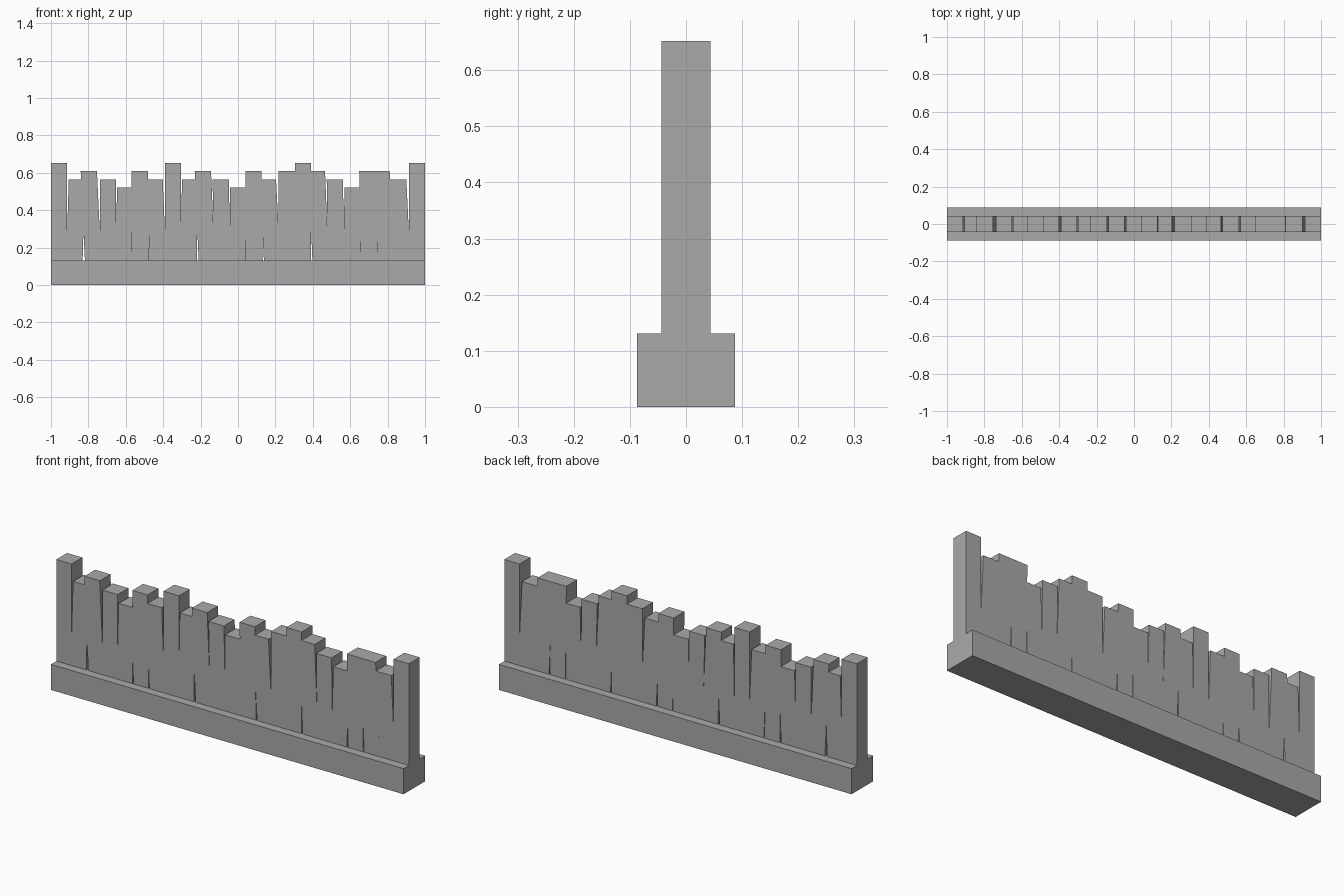
import bpy
import bmesh

cube = bpy.data.objects.get("Cube")
if cube:
    bpy.data.objects.remove(cube, do_unlink=True)

STONE = (0.4, 0.4, 0.4, 1.0)
mat = bpy.data.materials.new("plain grey")
mat.use_nodes = True
mat.diffuse_color = STONE
mat.node_tree.nodes["Principled BSDF"].inputs["Base Color"].default_value = STONE

COUNT = 23
PITCH = 2 / COUNT
BASE_TOP = 0.131
PIVOT = 0.29


def box(name, x, z0, z1, width, depth, lean=0.0):
    """Box between two heights; lean is the sideways shift of its top."""
    bm = bmesh.new()
    bmesh.ops.create_cube(bm, size=1)
    for v in bm.verts:
        z = z1 if v.co.z > 0 else z0
        shift = lean * (z - PIVOT) / (z1 - PIVOT) if lean else 0
        v.co = (x + v.co.x * width + shift, v.co.y * depth, z)
    mesh = bpy.data.meshes.new(name)
    bm.to_mesh(mesh)
    bm.free()
    mesh.materials.append(mat)
    obj = bpy.data.objects.new(name, mesh)
    bpy.context.collection.objects.link(obj)
    return obj


# Footing
box("base", 0, 0, BASE_TOP, 2, PITCH * 2)

# Upright planks: height level, and lean of the top in thousandths
levels = [3, 1, 2, 1, 0, 2, 1, 3, 1, 2, 1, 0, 2, 1, 2, 3, 2, 1, 0, 2, 2, 1, 3]
leans = [0, 8, -15, 0, 6, -4, -11, 0, 5, -14, -6, 0, -4, -14, 0, 0, -13, -4, 5,
         -4, -15, -13, 0]
for i, (level, lean) in enumerate(zip(levels, leans)):
    top = PITCH * (6 + level / 2)
    box(f"plank_{i + 1}", -1 + PITCH * (i + 0.5), 0.06, top, PITCH, PITCH, lean / 1000)
